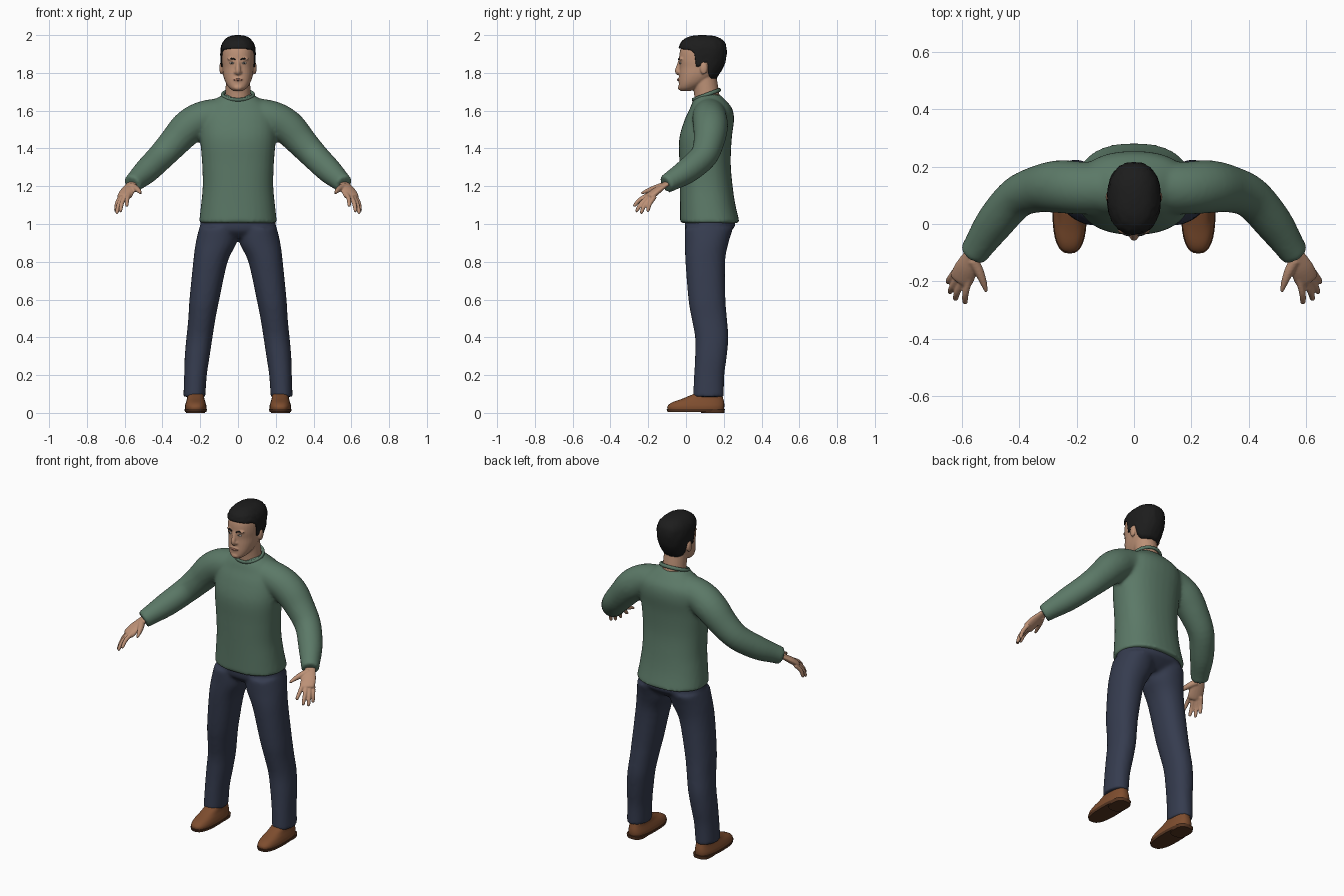
import bpy, bmesh, math, random
from mathutils import Vector, Matrix

random.seed(4)
cube = bpy.data.objects.get("Cube")
if cube:
    bpy.data.objects.remove(cube, do_unlink=True)


def material(name, r, g, b):
    m = bpy.data.materials.new(name)
    m.use_nodes = True
    m.diffuse_color = (r, g, b, 1)
    node = m.node_tree.nodes["Principled BSDF"]
    node.inputs["Base Color"].default_value = (r, g, b, 1)
    node.inputs["Roughness"].default_value = 0.8
    return m


SKIN = material("skin", .50, .28, .18)
HAIR = material("black hair", .012, .012, .012)
GREEN = material("green knit", .105, .19, .135)
DENIM = material("navy denim", .036, .045, .078)
LEATHER = material("brown leather", .21, .075, .028)
SOLE = material("dark sole", .09, .035, .015)
WHITE = material("eye white", .55, .5, .45)
LIP = material("lip", .36, .16, .11)


def spline(keys, steps=4):
    """Catmull-Rom interpolation of key tuples."""
    out = []
    for i in range(len(keys) - 1):
        a, b, c, d = (keys[max(0, min(len(keys) - 1, i + k))] for k in (-1, 0, 1, 2))
        for s in range(steps):
            t = s / steps
            out.append(tuple(q + t / 2 * (r - p + t * (2*p - 5*q + 4*r - u + t * (3*(q - r) + u - p)))
                             for p, q, r, u in zip(a, b, c, d)))
    return out + [keys[-1]]


def lerp_keys(keys, z):
    """Linear lookup in keys sorted by rising first value."""
    for a, b in zip(keys, keys[1:]):
        if z <= b[0]:
            t = max(0, (z - a[0]) / (b[0] - a[0]))
            return [p + t * (q - p) for p, q in zip(a, b)]
    return list(keys[-1])


def rounded(v, power):
    return math.copysign(abs(v) ** (2 / power), v)


def skin_rings(bm, rings, caps=True):
    loops = [[bm.verts.new(p) for p in ring] for ring in rings]
    for a, b in zip(loops, loops[1:]):
        for i in range(len(a)):
            j = (i + 1) % len(a)
            bm.faces.new((a[i], a[j], b[j], b[i]))
    if caps:
        bm.faces.new(loops[0][::-1])
    bm.faces.new(loops[-1])


def stack(bm, keys, power=2.2, n=32, steps=4):
    """Horizontal rings from keys (z, centre x, half width, front y, back y)."""
    rings = []
    for z, cx, rx, y0, y1 in spline(keys, steps):
        angles = [math.tau * i / n for i in range(n)]
        rings.append([(cx + rx * rounded(math.cos(a), power),
                       (y0 + y1) / 2 + (y1 - y0) / 2 * rounded(math.sin(a), power), z) for a in angles])
    skin_rings(bm, rings)


def tube(bm, keys, side=1, flat=1, n=16, up=(0, 0, 1)):
    """Round limb through keys (x, y, z, radius)."""
    pts = spline([(k[0] * side,) + tuple(k[1:]) for k in keys])
    rings = []
    for i, p in enumerate(pts):
        t = Vector(pts[min(i + 1, len(pts) - 1)][:3]) - Vector(pts[max(i - 1, 0)][:3])
        u = t.cross(Vector(up)).normalized()
        v = u.cross(t).normalized()
        rings.append([Vector(p[:3]) + p[3] * (u * math.cos(a) + v * flat * math.sin(a))
                      for a in (math.tau * k / n for k in range(n))])
    skin_rings(bm, rings)


def ball(bm, centre, size):
    m = Matrix.Translation(centre) @ Matrix.Diagonal((*size, 1))
    bmesh.ops.create_uvsphere(bm, u_segments=20, v_segments=12, radius=1, matrix=m)


def finish(name, bm, mat, voxel=0, relax=4):
    bmesh.ops.recalc_face_normals(bm, faces=bm.faces)
    mesh = bpy.data.meshes.new(name)
    bm.to_mesh(mesh)
    bm.free()
    mesh.materials.append(mat)
    ob = bpy.data.objects.new(name, mesh)
    bpy.context.collection.objects.link(ob)
    if voxel:  # fuse overlapping parts into one soft surface
        r = ob.modifiers.new("fuse", 'REMESH')
        r.mode, r.voxel_size, r.use_smooth_shade = 'VOXEL', voxel, True
        s = ob.modifiers.new("soften", 'SMOOTH')
        s.factor, s.iterations = .5, relax
    bpy.ops.object.select_all(action='DESELECT')
    ob.select_set(True)
    bpy.context.view_layer.objects.active = ob
    bpy.ops.object.shade_smooth_by_angle(angle=math.radians(50))
    return ob


# Sweater: torso and sleeves fused
bm = bmesh.new()
stack(bm, [(1.005, 0, .207, -.032, .285), (1.1, 0, .196, -.032, .262), (1.2, 0, .187, -.033, .247),
           (1.32, 0, .19, -.035, .237), (1.45, 0, .2, -.036, .242), (1.55, 0, .2, -.008, .254),
           (1.61, 0, .18, .02, .245), (1.65, 0, .135, .036, .215), (1.685, 0, .082, .06, .18)], 2.3)
for side in (1, -1):
    tube(bm, [(.06, .125, 1.58, .09), (.18, .125, 1.56, .092), (.265, .13, 1.51, .092), (.34, .12, 1.43, .081),
              (.41, .09, 1.355, .073), (.485, .005, 1.28, .067), (.54, -.075, 1.23, .054),
              (.562, -.108, 1.21, .05)], side, n=24)
finish("sweater", bm, GREEN, .011, 5)

# Neckband
bpy.ops.mesh.primitive_torus_add(major_radius=.074, minor_radius=.008, major_segments=40, minor_segments=10,
                                 location=(0, .108, 1.684), rotation=(.36, 0, 0))
band = bpy.context.object
band.name, band.scale = "neckband", (1.1, 1, 1.3)
band.data.materials.append(GREEN)
bpy.ops.object.shade_smooth()

# Trousers: hips and both legs fused
bm = bmesh.new()
stack(bm, [(.925, 0, .14, .04, .19), (.96, 0, .196, 0, .235), (1, 0, .2, -.007, .262), (1.08, 0, .18, 0, .23)])
for s in (1, -1):
    leg = [(.085, .231, .058, .037, .2), (.2, .225, .06, .043, .203), (.3, .216, .066, .048, .216),
           (.4, .204, .069, .048, .224), (.5, .191, .072, .03, .217), (.6, .178, .079, .013, .209),
           (.8, .146, .091, -.003, .207), (.9, .116, .108, -.006, .225), (.98, .105, .1, -.007, .25)]
    stack(bm, [(z, s * cx, rx, y0, y1) for z, cx, rx, y0, y1 in leg])
finish("trousers", bm, DENIM, .011, 4)

# Shoes with soles and heels
for s, label in ((1, "left"), (-1, "right")):
    x = s * .224
    bm = bmesh.new()
    stack(bm, [(.016, x, .056, -.097, .2), (.035, x, .057, -.098, .203), (.055, x, .052, -.075, .202),
               (.075, x, .046, -.02, .197), (.1, x, .043, .04, .19)], 2.6)
    finish(label + "_shoe", bm, LEATHER)
    bm = bmesh.new()
    stack(bm, [(.005, x, .057, -.098, .19), (.02, x, .06, -.103, .205)], 2.6, steps=1)
    stack(bm, [(0, x, .05, .08, .203), (.02, x, .053, .075, .206)], 2.8, steps=1)
    finish(label + "_sole", bm, SOLE)

# Hands
for s, label in ((1, "left"), (-1, "right")):
    bm = bmesh.new()
    tube(bm, [(.55, -.09, 1.225, .031), (.567, -.115, 1.205, .031), (.585, -.155, 1.176, .041),
              (.6, -.19, 1.148, .042), (.605, -.2, 1.14, .034)], s, .45)
    fingers = [((.573, -.185, 1.163), (.59, -.278, 1.095)), ((.594, -.19, 1.152), (.624, -.265, 1.066)),
               ((.61, -.182, 1.146), (.643, -.24, 1.056)), ((.622, -.165, 1.145), (.649, -.205, 1.066))]
    for base, tip in fingers:
        mid = Vector(base).lerp(tip, .55) + Vector((.004, -.004, .006))
        near = Vector(base).lerp(tip, .92)
        tube(bm, [(*base, .0125), (*mid, .0115), (*near, .0095), (*tip, .005)], s, n=12)
    tube(bm, [(.562, -.125, 1.2, .02), (.54, -.165, 1.188, .017), (.524, -.205, 1.175, .012),
              (.514, -.236, 1.162, .006)], s, n=12)
    finish(label + "_hand", bm, SKIN, .0045, 2)

# Head, neck, ears and nose fused
HEAD = [(1.703, 0, .022, -.026, .02), (1.72, 0, .046, -.037, .06), (1.75, 0, .066, -.038, .11),
        (1.79, 0, .079, -.036, .16), (1.83, 0, .083, -.034, .185), (1.87, 0, .086, -.037, .195),
        (1.92, 0, .084, -.031, .195), (1.955, 0, .07, -.01, .18), (1.982, 0, .04, .03, .14)]


def face_y(x, z):
    _, _, rx, y0, y1 = lerp_keys(HEAD, z)
    return (y0 + y1) / 2 - (y1 - y0) / 2 * (1 - abs(x / rx) ** 2.3) ** (1 / 2.3)


bm = bmesh.new()
stack(bm, HEAD, 2.3)
tube(bm, [(0, .115, 1.63, .069), (0, .108, 1.7, .066), (0, .095, 1.79, .064)], n=24, up=(0, 1, 0))
tube(bm, [(0, -.028, 1.875, .009), (0, -.038, 1.84, .011), (0, -.045, 1.81, .014), (0, -.036, 1.795, .012)],
     up=(0, 1, 0))
for s in (1, -1):
    ball(bm, (s * .088, .094, 1.825), (.011, .02, .034))
    ball(bm, (s * .013, -.037, 1.803), (.009, .009, .008))
    ball(bm, (s * .033, -.024, 1.874), (.024, .012, .009))
ball(bm, (0, -.032, 1.722), (.024, .011, .014))
ball(bm, (0, -.033, 1.765), (.027, .011, .012))
finish("head", bm, SKIN, .005, 3)

# Eyes and brows
for s, label in ((1, "left"), (-1, "right")):
    y = face_y(.032, 1.852)
    for part, mat, size in (("eye", WHITE, (.014, .005, .0055)), ("iris", HAIR, (.0058, .0065, .0055))):
        bm = bmesh.new()
        ball(bm, (s * .032, y, 1.852), size)
        finish(label + "_" + part, bm, mat)
    bm = bmesh.new()
    tube(bm, [(x, face_y(x, z) - .004, z, r) for x, z, r in
              ((.014, 1.87, .003), (.032, 1.876, .0045), (.052, 1.87, .002))], s, n=10)
    finish(label + "_brow", bm, HAIR)

# Lips
bm = bmesh.new()
tube(bm, [(x, face_y(x, 1.765) - .006 + abs(x) * .15, 1.764, r) for x, r in
          ((-.025, .0015), (-.01, .0055), (.01, .0055), (.025, .0015))], n=10)
finish("lips", bm, LIP)

# Hair: a cap whose rim follows the hairline
VOLUME = [(1.76, .07, -.03, .155), (1.8, .084, -.035, .182), (1.85, .091, -.038, .207),
          (1.9, .094, -.04, .216), (1.94, .091, -.037, .215), (1.965, .08, -.026, .205),
          (1.985, .062, -.002, .18), (1.996, .04, .03, .15), (2, .012, .07, .1)]
HAIRLINE = [(-1, 1.768), (-.6, 1.772), (-.35, 1.8), (-.2, 1.855), (-.02, 1.855), (.02, 1.828),
            (.2, 1.835), (.3, 1.908), (.5, 1.922), (1, 1.93)]
bm = bmesh.new()
rings = []
rows, cols = 16, 64
for i in range(rows + 1):
    t = math.sin(math.pi / 2 * i / rows)
    ring = []
    for k in range(cols):
        a = math.tau * k / cols
        low = lerp_keys(HAIRLINE, math.cos(a))[1]
        z, rx, y0, y1 = lerp_keys(VOLUME, low + t * (2 - low))
        f = 1 + random.uniform(-.018, .014)
        ring.append((rx * f * rounded(math.sin(a), 2.3),
                     (y0 + y1) / 2 - (y1 - y0) / 2 * f * rounded(math.cos(a), 2.3), z))
    rings.append(ring)
skin_rings(bm, rings, caps=False)
hair = finish("hair", bm, HAIR)
shell = hair.modifiers.new("thickness", 'SOLIDIFY')
shell.thickness, shell.offset = .012, -1
